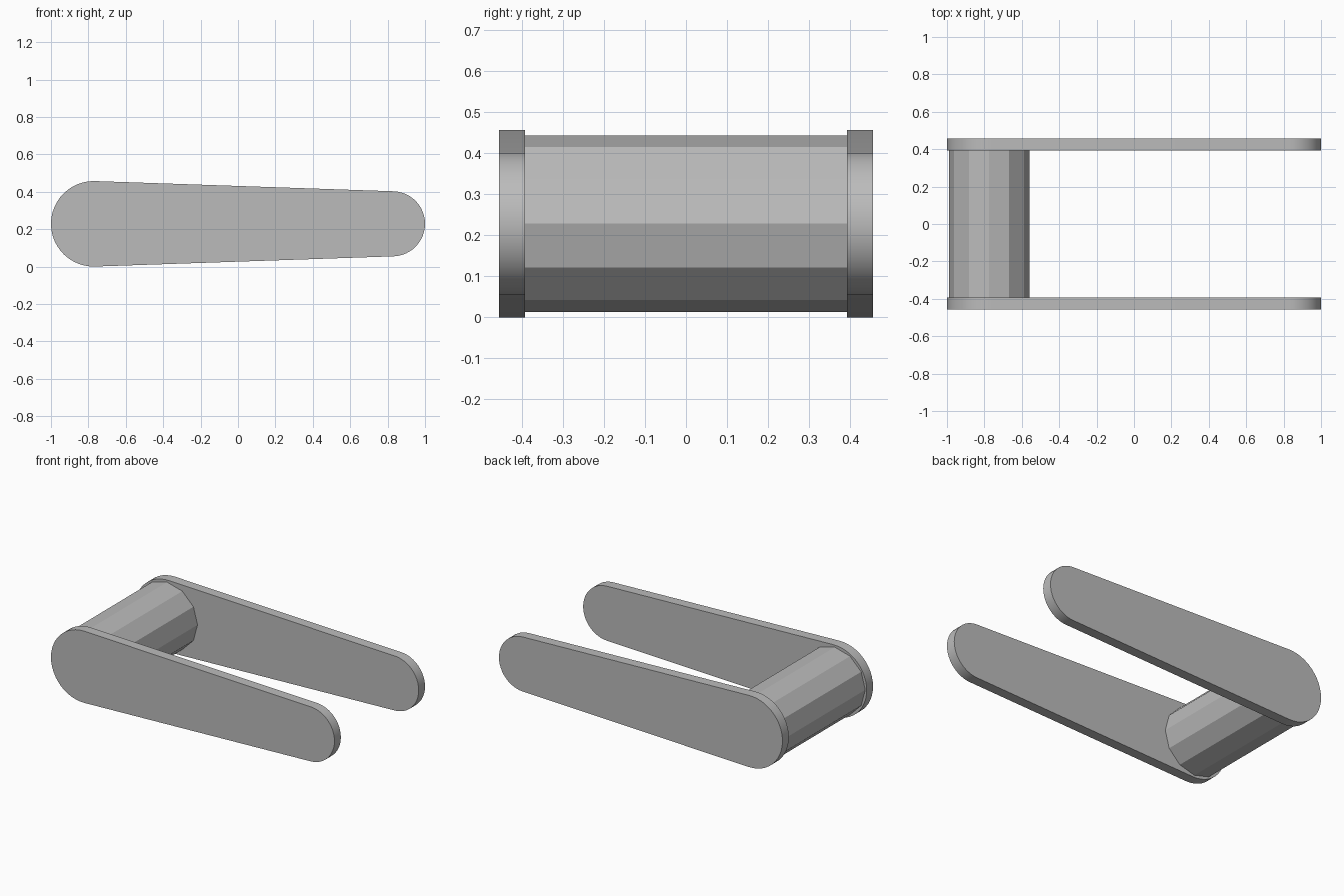
import bpy, bmesh, math

if "Cube" in bpy.data.objects:
    bpy.data.objects.remove(bpy.data.objects["Cube"])

metal = bpy.data.materials.new("grey")
metal.diffuse_color = (0.5, 0.5, 0.5, 1)
metal.use_nodes = True
metal.node_tree.nodes["Principled BSDF"].inputs["Base Color"].default_value = metal.diffuse_color


def prism(name, outline, y0, y1, smooth):
    """Extrude an (x, z) outline from y0 to y1."""
    bm = bmesh.new()
    face = bm.faces.new([bm.verts.new((x, y0, z)) for x, z in outline])
    ext = bmesh.ops.extrude_face_region(bm, geom=[face])
    for v in ext["geom"]:
        if isinstance(v, bmesh.types.BMVert):
            v.co.y = y1
    bmesh.ops.recalc_face_normals(bm, faces=bm.faces)
    mesh = bpy.data.meshes.new(name)
    bm.to_mesh(mesh)
    bm.free()
    mesh.materials.append(metal)
    obj = bpy.data.objects.new(name, mesh)
    bpy.context.collection.objects.link(obj)
    if smooth:
        bpy.ops.object.select_all(action='DESELECT')
        obj.select_set(True)
        bpy.context.view_layer.objects.active = obj
        bpy.ops.object.shade_smooth_by_angle(angle=math.radians(30))
    return obj


def arc(cx, cz, r, start, end, steps):
    angles = [math.radians(start + (end - start) * i / steps) for i in range(steps + 1)]
    return [(cx + r * math.cos(a), cz + r * math.sin(a)) for a in angles]


# Tapered side arms with a large round end and a small round end
Z = 0.2285
tilt = math.degrees(math.asin((0.2285 - 0.174) / 1.5975))
arm = (arc(-0.7715, Z, 0.2285, 90 - tilt, 270 + tilt, 24)
       + arc(0.826, Z, 0.174, -90 + tilt, 90 - tilt, 24))
prism("front_arm", arm, -0.456, -0.392, True)
prism("back_arm", arm, 0.392, 0.456, True)

# Twelve-sided crossbar between the large ends
bar = arc(-0.775, Z, 0.215, 0, 330, 11)
prism("crossbar", bar, -0.392, 0.392, False)
